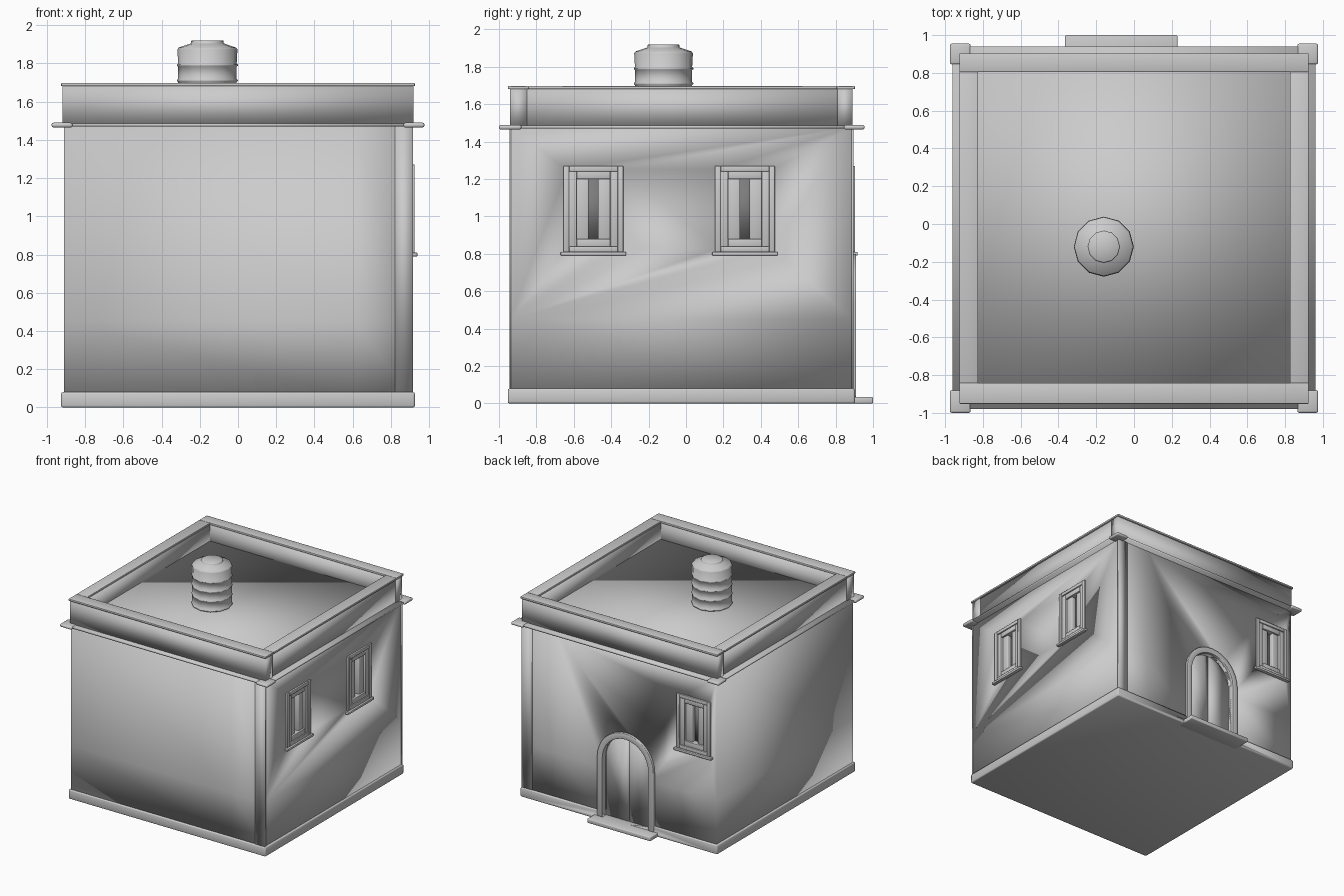
import bpy, bmesh
from math import pi, cos, sin
from mathutils import Matrix, Vector

if "Cube" in bpy.data.objects:
    bpy.data.objects.remove(bpy.data.objects["Cube"])

I = Matrix.Identity(4)


def finish(bm, name, M=I, bevel=0.0):
    bmesh.ops.recalc_face_normals(bm, faces=bm.faces)
    for f in bm.faces:
        f.smooth = True
    me = bpy.data.meshes.new(name)
    bm.to_mesh(me)
    bm.free()
    ob = bpy.data.objects.new(name, me)
    ob.matrix_world = M
    bpy.context.collection.objects.link(ob)
    if bevel:
        m = ob.modifiers.new("bevel", 'BEVEL')
        m.width = bevel
        m.segments = 2
    return ob


def boxes(name, spans, M=I, bevel=0.0, loops=()):
    """One object from boxes given as (x0, x1, y0, y1, z0, z1); loops are extra (axis, position) edge loops."""
    bm = bmesh.new()
    for x0, x1, y0, y1, z0, z1 in spans:
        T = Matrix.Translation(((x0 + x1) / 2, (y0 + y1) / 2, (z0 + z1) / 2))
        S = Matrix.Diagonal((x1 - x0, y1 - y0, z1 - z0, 1))
        bmesh.ops.create_cube(bm, size=1, matrix=T @ S)
    for axis, pos in loops:
        n = Vector([float(i == axis) for i in range(3)])
        bmesh.ops.bisect_plane(bm, geom=bm.verts[:] + bm.edges[:] + bm.faces[:], plane_co=n * pos, plane_no=n)
    return finish(bm, name, M, bevel)


def loft(name, a, b, d0, d1, bevel=0.0):
    """Open band between two outlines in xz, extruded along y."""
    bm = bmesh.new()
    rows = []
    for p, q in zip(a, b):
        rows.append([bm.verts.new((x, y, z)) for (x, z), y in ((p, d0), (p, d1), (q, d1), (q, d0))])
    for r, s in zip(rows, rows[1:]):
        for i in range(4):
            j = (i + 1) % 4
            bm.faces.new((r[i], r[j], s[j], s[i]))
    bm.faces.new(rows[0])
    bm.faces.new(rows[-1])
    return finish(bm, name, I, bevel)


def solid(name, outline, d0, d1):
    bm = bmesh.new()
    f = bm.faces.new([bm.verts.new((x, d0, z)) for x, z in outline])
    ext = bmesh.ops.extrude_face_region(bm, geom=[f])["geom"]
    bmesh.ops.translate(bm, vec=(0, d1 - d0, 0), verts=[v for v in ext if isinstance(v, bmesh.types.BMVert)])
    return finish(bm, name)


def arch(cx, r, spring, bottom, n=16):
    return ([(cx + r, bottom)] + [(cx + r * cos(pi * i / n), spring + r * sin(pi * i / n)) for i in range(n + 1)]
            + [(cx - r, bottom)])


def cut(target, cutter):
    m = target.modifiers.new("opening", 'BOOLEAN')
    m.operation = 'DIFFERENCE'
    m.solver = 'EXACT'
    m.object = cutter
    cutter.hide_render = True
    cutter.display_type = 'WIRE'
    cutter.hide_set(True)


# House body, roof slab and plinth
X, Y0, Y1 = 0.91, -0.94, 0.89
walls = boxes("walls", [(-X, X, Y0, Y1, 0.06, 1.48)], loops=((2, 0.45), (0, 0.6)))
boxes("roof", [(-0.86, 0.86, -0.88, 0.84, 1.45, 1.54)])
plinth = boxes("plinth", [(-0.925, 0.925, -0.953, 0.903, 0, 0.08)], bevel=0.01)

# Thin corner strips on the front and back walls
for name, y in (("front_corner_strip", Y0), ("back_corner_strip", Y1)):
    boxes(name, [(0.82, 0.916, y - 0.005, y + 0.005, 0.08, 1.47)])

# Cornice with corner blocks
boxes("cornice", [(-0.96, 0.96, -0.98, 0.94, 1.47, 1.485)])
for sx in (-1, 1):
    for y0, y1 in ((-1.0, -0.88), (0.845, 0.955)):
        x0, x1 = sorted((sx * 0.865, sx * 0.975))
        boxes("cornice_corner", [(x0, x1, y0, y1, 1.464, 1.489)], bevel=0.01)

# Parapet walls and their coping
boxes("parapet_ends", [(-0.918, 0.918, -0.94, -0.85, 1.48, 1.685), (-0.918, 0.918, 0.81, 0.89, 1.48, 1.685)])
boxes("parapet_sides", [(-0.91, -0.83, -0.86, 0.82, 1.48, 1.685), (0.83, 0.91, -0.86, 0.82, 1.48, 1.685)])
boxes("parapet_coping", [(-0.925, 0.925, -0.952, -0.842, 1.68, 1.697), (-0.925, 0.925, 0.805, 0.903, 1.68, 1.697),
                         (-0.925, -0.825, -0.843, 0.806, 1.68, 1.697), (0.825, 0.925, -0.843, 0.806, 1.68, 1.697)],
      bevel=0.004)

# Dark window gap
dark = bpy.data.materials.new("dark_pane")
dark.diffuse_color = (0.2, 0.2, 0.2, 1)
dark.use_nodes = True
dark.node_tree.nodes["Principled BSDF"].inputs["Base Color"].default_value = dark.diffuse_color


# Windows: local x along wall, local y outwards
def frame(name, w, h, border, y0, y1, M, bevel):
    zc, a, b = 1.04, w / 2, h / 2
    return boxes(name, [(-a, -a + border, y0, y1, zc - b, zc + b), (a - border, a, y0, y1, zc - b, zc + b),
                        (-a + border, a - border, y0, y1, zc + b - border, zc + b),
                        (-a + border, a - border, y0, y1, zc - b, zc - b + border)], M, bevel)


R = Matrix.Rotation(-pi / 2, 4, 'Z')
for M in (Matrix.Translation((X, -0.495, 0)) @ R, Matrix.Translation((X, 0.315, 0)) @ R,
          Matrix.Translation((-0.70, Y1, 0))):
    cut(walls, boxes("window_cutter", [(-0.14, 0.14, -0.06, 0.1, 0.83, 1.25)], M))
    frame("window_surround", 0.32, 0.46, 0.03, -0.03, 0.014, M, 0.004)
    frame("window_frame", 0.27, 0.41, 0.045, -0.05, 0.004, M, 0.004)
    boxes("window_sashes", [(-0.09, -0.025, -0.055, -0.012, 0.87, 1.21),
                            (0.025, 0.09, -0.055, -0.012, 0.87, 1.21)], M, 0.006)
    boxes("window_pane", [(-0.1, 0.1, -0.058, -0.05, 0.86, 1.22)], M).data.materials.append(dark)
    boxes("window_sill", [(-0.175, 0.175, -0.02, 0.028, 0.79, 0.81)], M, 0.004)

# Arched door with surround, two leaves and step
cx, spring = -0.065, 0.535
inner, outer = arch(cx, 0.215, spring, 0.035), arch(cx, 0.265, spring, 0.035)
door_cutter = solid("door_cutter", inner, Y1 - 0.05, Y1 + 0.1)
cut(walls, door_cutter)
cut(plinth, door_cutter)
surround = loft("door_surround", inner, outer, Y1 - 0.03, Y1 + 0.02, 0.004)
right = [p for p in inner if p[0] > cx + 0.003] + [(cx + 0.002, spring + 0.215), (cx + 0.002, 0.035)]
solid("door_leaf_right", right, Y1 - 0.055, Y1 - 0.035)
solid("door_leaf_left", [(2 * cx - x, z) for x, z in right], Y1 - 0.055, Y1 - 0.035)
boxes("door_step", [(-0.365, 0.23, 0.84, 1.0, 0.0, 0.035)], bevel=0.006)

# Ribbed water tank, twelve-sided lathe
profile = [(0, 1.53), (0.15, 1.53)]
for z in (1.55, 1.63, 1.71, 1.79):
    profile += [(0.153, z - 0.008), (0.159, z - 0.003), (0.159, z + 0.003), (0.153, z + 0.008)]
profile += [(0.157, 1.872), (0.15, 1.882), (0.088, 1.903), (0.085, 1.905), (0.085, 1.916), (0.08, 1.92), (0, 1.92)]
bm = bmesh.new()
vs = [bm.verts.new((r, 0, z)) for r, z in profile]
es = [bm.edges.new(e) for e in zip(vs, vs[1:])]
bmesh.ops.spin(bm, geom=vs + es, cent=(0, 0, 0), axis=(0, 0, 1), angle=2 * pi, steps=12)
bmesh.ops.remove_doubles(bm, verts=bm.verts, dist=0.0005)
tank = finish(bm, "water_tank", Matrix.Translation((-0.16, -0.12, 0)))
